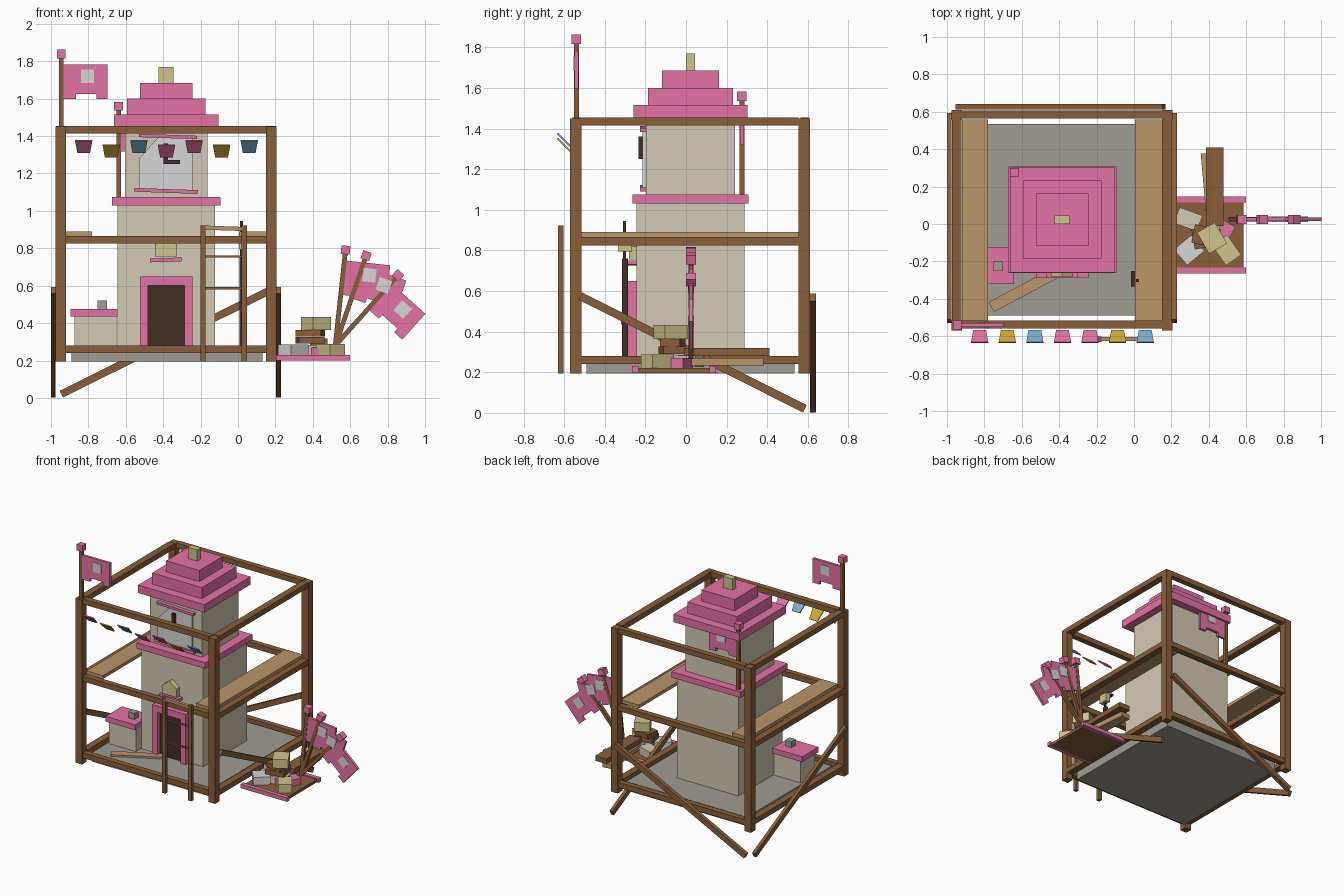
import bpy, math
from mathutils import Matrix, Vector


def mat(name, r, g, b):
    m = bpy.data.materials.new(name)
    m.diffuse_color = [((c / 255 + 0.055) / 1.055) ** 2.4 for c in (r, g, b)] + [1]
    return m


WOOD = mat("brown wood", 138, 95, 57)
PLANK = mat("light plank", 187, 150, 106)
DARK = mat("dark brown", 68, 46, 36)
PINK = mat("pink", 228, 114, 165)
STONE = mat("tan stone", 212, 202, 180)
GREY = mat("grey slab", 160, 156, 147)
PALE = mat("pale grey", 214, 214, 214)
OLIVE = mat("pale yellow", 208, 197, 140)
BLUE = mat("blue", 121, 173, 212)
GOLD = mat("gold", 205, 168, 58)


def mesh(name, verts, faces, m, mtx=None):
    me = bpy.data.meshes.new(name)
    me.from_pydata([(mtx @ Vector(v)) if mtx else v for v in verts], [], faces)
    me.materials.append(m)
    ob = bpy.data.objects.new(name, me)
    bpy.context.collection.objects.link(ob)
    return ob


def prism(name, pts, y0, y1, m, mtx=None):
    """Extrude an outline (x, z), counter-clockwise from the front, from y0 to y1."""
    n = len(pts)
    v = [(x, y0, z) for x, z in pts] + [(x, y1, z) for x, z in pts]
    f = [tuple(range(n)), tuple(range(2 * n - 1, n - 1, -1))]
    f += [(i, i + n, (i + 1) % n + n, (i + 1) % n) for i in range(n)]
    return mesh(name, v, f, m, mtx)


def box(name, x0, x1, y0, y1, z0, z1, m, mtx=None):
    return prism(name, [(x0, z0), (x1, z0), (x1, z1), (x0, z1)], y0, y1, m, mtx)


def block(name, c, size, m, rz=0, ry=0):
    a, b, d = (s / 2 for s in size)
    t = Matrix.Translation(c) @ Matrix.Rotation(math.radians(rz), 4, 'Z') @ Matrix.Rotation(math.radians(ry), 4, 'Y')
    return box(name, -a, a, -b, b, -d, d, m, t)


# scaffold frame
X0, X1, Y0, Y1 = -0.975, 0.205, -0.57, 0.61
P = 0.055
for x in (X0, X1 - P):
    for y in (Y0, Y1 - P):
        box("scaffold_post", x, x + P, y, y + P, 0.195, 1.45, WOOD)
for z in (0.24, 0.825, 1.415):
    for y in (Y0 + 0.012, Y1 - 0.047):
        box("cross_beam", X0 + P, X1 - P, y, y + 0.043, z, z + 0.04, WOOD)
    for x in (X0 + 0.002, X1 - 0.054):
        box("side_beam", x, x + 0.052, Y0 + P, Y1 - P, z, z + 0.04, WOOD)
for x0, x1 in ((-0.92, -0.78), (0.005, 0.155)):
    box("walkway_plank", x0, x1, -0.515, 0.56, 0.865, 0.89, PLANK)
box("floor_slab", -0.89, 0.13, -0.49, 0.535, 0.195, 0.265, GREY)


# diagonal braces
def brace(a, b, thick):
    a, b = Vector(a), Vector(b)
    d = b - a
    n = Vector((0, 0, 1)).cross(d).normalized()
    up = d.normalized().cross(n)
    t = Matrix((d.normalized(), n, up)).transposed().to_4x4()
    t.translation = (a + b) / 2
    h = d.length / 2
    box("diagonal_brace", -h, h, -thick / 2, thick / 2, -0.02, 0.02, WOOD, t)


for x in (-0.987, 0.217):
    brace((x, -0.52, 0.575), (x, 0.585, 0.02), 0.025)
brace((0.16, 0.626, 0.57), (-0.945, 0.626, 0.02), 0.03)

# tower and stepped roof
CX, CY = -0.384, 0.022


def tier(name, w, d, z0, z1, m):
    box(name, CX - w / 2, CX + w / 2, CY - d / 2, CY + d / 2, z0, z1, m)


tier("tower_base", 0.52, 0.53, 0.26, 1.03, STONE)
tier("tower_ledge", 0.58, 0.57, 1.03, 1.075, PINK)
tier("tower_top", 0.44, 0.44, 1.075, 1.455, STONE)
tier("roof_lower", 0.56, 0.56, 1.455, 1.515, PINK)
tier("roof_middle", 0.42, 0.42, 1.515, 1.6, PINK)
tier("roof_upper", 0.28, 0.28, 1.6, 1.685, PINK)
tier("roof_finial", 0.08, 0.045, 1.685, 1.77, OLIVE)

# doorway with lantern above
for x in (-0.525, -0.285):
    box("door_jamb", x, x + 0.043, -0.285, -0.24, 0.26, 0.6, PINK)
box("door_lintel", -0.525, -0.242, -0.285, -0.24, 0.6, 0.65, PINK)
box("door_panel", -0.482, -0.285, -0.254, -0.24, 0.26, 0.6, DARK)
block("lantern_shelf", (-0.385, -0.265, 0.738), (0.17, 0.045, 0.02), PINK, 0, -2)
prism("door_lantern", [(-0.445, 0.755), (-0.325, 0.755), (-0.325, 0.82), (-0.385, 0.865), (-0.445, 0.82)],
      -0.28, -0.24, OLIVE)

# large window on the upper storey
prism("window_pane", [(-0.53, 1.11), (-0.24, 1.11), (-0.24, 1.4), (-0.42, 1.4), (-0.53, 1.28)],
      -0.215, -0.195, PALE)
block("window_top_trim", (-0.375, -0.21, 1.398), (0.31, 0.035, 0.018), PINK, 0, 2)
block("window_bottom_trim", (-0.385, -0.21, 1.107), (0.34, 0.035, 0.02), PINK, 0, 2)
box("window_latch", -0.397, -0.375, -0.235, -0.21, 1.25, 1.36, DARK)
box("window_latch_arm", -0.375, -0.31, -0.235, -0.21, 1.25, 1.272, DARK)


# flags: origin at the pole top, pole going down, flag to the right
def flag(x, y, z, length, tilt=0):
    t = Matrix.Translation((x, y, z)) @ Matrix.Rotation(math.radians(tilt), 4, 'Y')
    box("flag_pole", -0.0125, 0.0125, -0.0125, 0.0125, -length, 0, WOOD, t)
    box("flag_knob", -0.024, 0.024, -0.024, 0.024, -0.022, 0.024, PINK, t)
    a, b = -0.055, -0.24
    prism("flag_cloth", [(0.012, b), (0.078, b), (0.078, b + 0.027), (0.188, b + 0.027), (0.188, b),
                         (0.246, b), (0.246, a), (0.012, a)], -0.01, 0.01, PINK, t)
    box("flag_patch", 0.106, 0.176, -0.014, 0.014, -0.155, -0.083, PALE, t)


flag(-0.945, -0.54, 1.838, 0.39)
flag(-0.638, 0.275, 1.558, 0.485)
for dx, dz in ((0.055, 0.51), (0.165, 0.48), (0.335, 0.375)):
    flag(0.52 + dx, 0.025, 0.28 + dz, 0.51, math.degrees(math.atan2(dx, dz)))

# bunting along the front
for i, m in enumerate((PINK, GOLD, BLUE, PINK, PINK, GOLD, BLUE)):
    x, z = -0.825 + i * 0.1475, 1.345 - (0.025 if i % 2 else 0)
    t = Matrix.Translation((x, -0.602, z)) @ Matrix.Rotation(math.radians(45), 4, 'X')
    prism("bunting_pennant", [(-0.034, -0.045), (0.034, -0.045), (0.046, 0.045), (-0.046, 0.045)],
          -0.004, 0.004, m, t)

# supply crate and loose plank inside the scaffold
box("crate", -0.875, -0.65, -0.305, -0.135, 0.26, 0.435, STONE)
box("crate_lid", -0.895, -0.645, -0.32, -0.122, 0.435, 0.475, PINK)
box("crate_stone", -0.75, -0.7, -0.25, -0.2, 0.475, 0.522, GREY)
block("loose_plank", (-0.595, -0.355, 0.269), (0.38, 0.06, 0.02), PLANK, 28)

# ladder
for x in (-0.2, 0.02):
    box("ladder_rail", x, x + 0.027, -0.63, -0.602, 0.195, 0.922, WOOD)
block("ladder_top_rung", (-0.077, -0.615, 0.907), (0.22, 0.022, 0.022), PLANK, 0, 2)
for z in (0.58, 0.75):
    box("ladder_rung", -0.175, 0.022, -0.619, -0.611, z, z + 0.012, WOOD)

# hoist under the right walkway
box("hoist_post", 0.008, 0.03, -0.315, -0.285, 0.265, 0.76, DARK)
box("hoist_lamp", 0.005, 0.045, -0.335, -0.265, 0.795, 0.86, OLIVE)
box("hoist_hook", 0.012, 0.026, -0.31, -0.295, 0.76, 0.945, DARK)
box("hoist_bracket", -0.015, 0.005, -0.335, -0.25, 0.845, 0.86, DARK)

# supply tray with stones, planks and blocks
box("tray", 0.22, 0.585, -0.24, 0.125, 0.2, 0.222, WOOD)
for y in (-0.265, 0.115):
    box("tray_edge", 0.205, 0.6, y, y + 0.032, 0.2, 0.23, PINK)
block("upper_board", (0.432, 0.2, 0.3), (0.095, 0.42, 0.038), WOOD)
block("lower_board", (0.415, 0.17, 0.252), (0.08, 0.42, 0.036), PLANK, 5)
block("stone_block", (0.29, 0.025, 0.255), (0.13, 0.09, 0.06), STONE, -20)
block("pale_block", (0.295, -0.14, 0.255), (0.12, 0.11, 0.06), PALE, 40)
block("middle_block", (0.4, -0.06, 0.25), (0.13, 0.1, 0.065), STONE, 15)
block("pink_block", (0.46, -0.06, 0.245), (0.1, 0.16, 0.05), PINK, -30)
block("yellow_block", (0.495, -0.14, 0.253), (0.1, 0.13, 0.07), OLIVE, 35)
block("wood_block_low", (0.385, -0.07, 0.308), (0.14, 0.11, 0.036), WOOD, 10)
block("wood_block_high", (0.385, -0.065, 0.346), (0.14, 0.1, 0.036), WOOD, -12)
block("top_yellow_block", (0.417, -0.075, 0.398), (0.11, 0.13, 0.068), OLIVE, 30)
